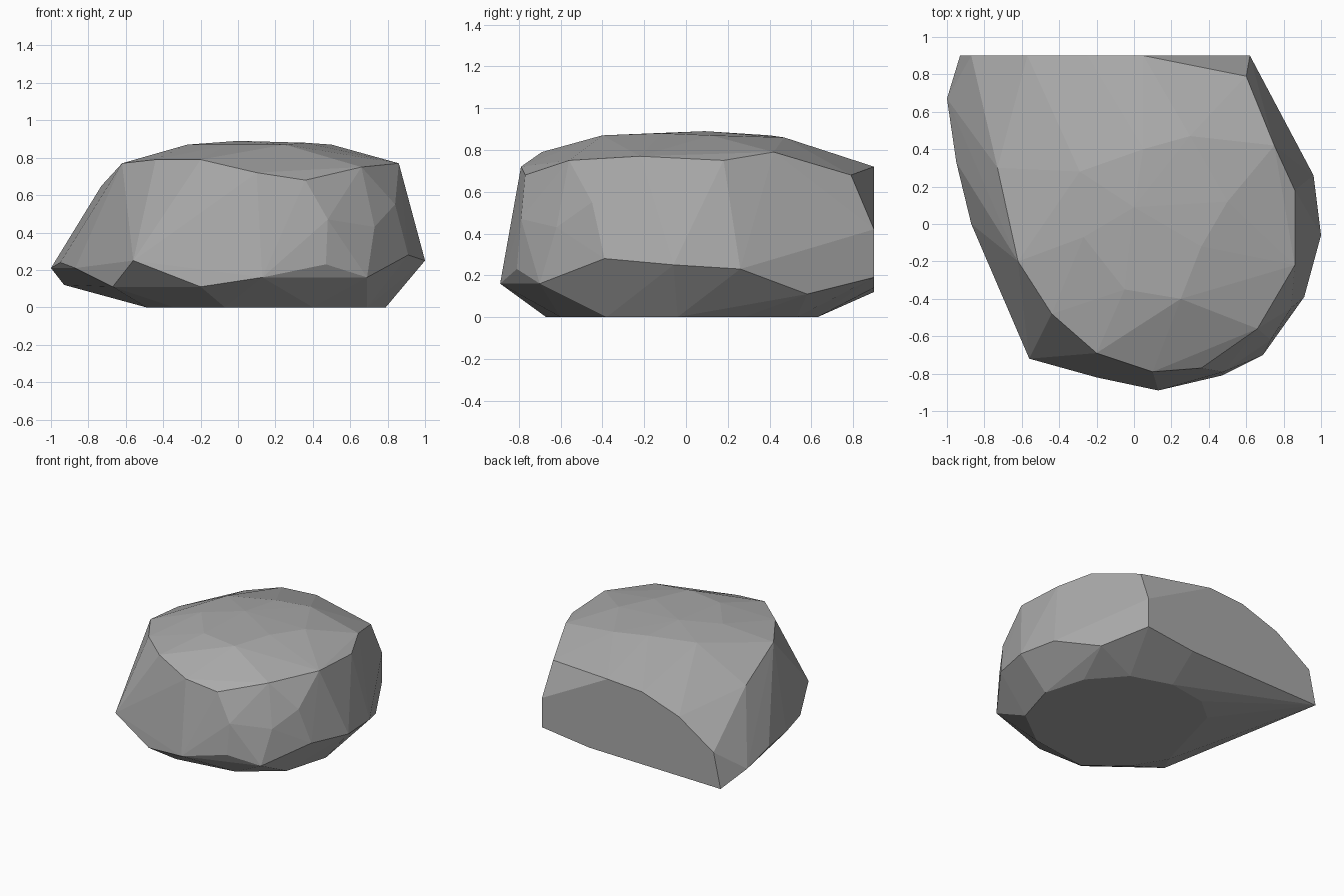
import bpy
import bmesh

# Remove the default cube
default_cube = bpy.data.objects.get("Cube")
if default_cube is not None:
    bpy.data.objects.remove(default_cube, do_unlink=True)


def make_material(name, colour):
    """One flat matte colour."""
    material = bpy.data.materials.new(name)
    material.use_nodes = True
    material.diffuse_color = colour
    shader = material.node_tree.nodes["Principled BSDF"]
    shader.inputs["Base Color"].default_value = colour
    shader.inputs["Roughness"].default_value = 1
    return material


def at_height(outline, height):
    """Lift a flat outline to a given height."""
    return [(x, y, height) for x, y in outline]


def on_back(outline, depth):
    """Stand an outline up on the sheared back plane."""
    return [(x, depth, z) for x, z in outline]


def hull_object(name, points, material):
    """Wrap a set of corner points in a faceted convex skin."""
    mesh = bpy.data.meshes.new(name)
    bm = bmesh.new()
    for point in points:
        bm.verts.new(point)
    result = bmesh.ops.convex_hull(bm, input=bm.verts[:])
    unused = set(result["geom_interior"]) | set(result["geom_unused"])
    loose = [item for item in unused if isinstance(item, bmesh.types.BMVert)]
    bmesh.ops.delete(bm, geom=loose, context="VERTS")
    bmesh.ops.recalc_face_normals(bm, faces=bm.faces[:])
    bm.to_mesh(mesh)
    bm.free()
    mesh.materials.append(material)
    mesh.shade_flat()
    rock = bpy.data.objects.new(name, mesh)
    bpy.context.collection.objects.link(rock)
    return rock


# Flat underside resting on the ground
footprint = [
    (.69, -.38), (.79, -.04), (.7, .28), (.48, .53), (.17, .63), (-.14, .58),
    (-.32, .43), (-.49, -.2), (-.34, -.45), (-.07, -.67), (.4, -.6),
]

# Widest ring, low on the sides
girth = [
    (-1, .67, .21), (-.95, .33, .24), (-.87, 0, .21), (-.67, -.46, .11),
    (-.56, -.72, .25), (-.2, -.82, .11), (.13, -.89, .16), (.47, -.81, .23),
    (.69, -.7, .16), (.91, -.39, .28), (1, -.06, .25), (.96, .26, .23),
    (.79, .58, .11),
]

# Facet corners halfway up the front right
bulge = [(.48, -.79, .47), (.73, -.62, .43), (.84, -.45, .55)]

# Ring where the sides break into the top
shoulder = [
    (-.73, .3, .65), (-.62, -.2, .77), (-.44, -.48, .79), (-.2, -.69, .79),
    (.1, -.79, .72), (.36, -.77, .68), (.66, -.56, .75), (.86, -.22, .77),
    (.86, .18, .75), (.75, .42, .79), (.6, .79, .68),
]

# Gently domed top
crown = [
    (-.05, -.35, .87), (.25, -.4, .87), (.36, -.12, .88), (0, .09, .89),
    (-.27, -.07, .87), (-.29, .28, .86), (.05, .4, .87), (.3, .47, .86),
    (.5, .12, .87),
]

# Sheared flat back, as across and height
back_cut = [
    (-.93, .12), (.21, .14), (.62, .19), (.62, .42), (.05, .72),
    (-.25, .7), (-.57, .59), (-.87, .39),
]

stone_grey = make_material("stone grey", (.4, .4, .4, 1))
corners = at_height(footprint, 0) + girth + bulge + shoulder + crown
corners += on_back(back_cut, .9)
hull_object("boulder", corners, stone_grey)
